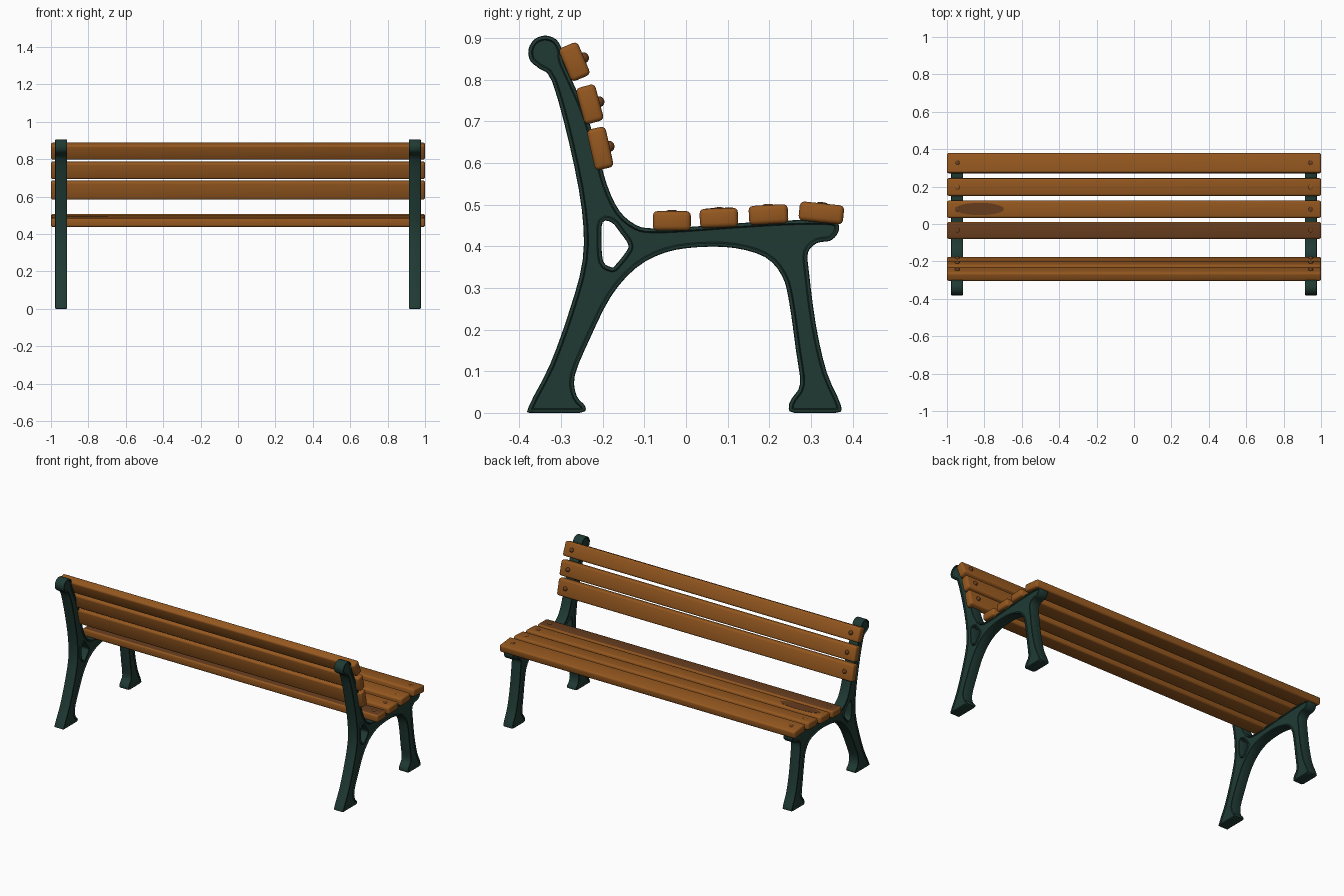
import bpy, bmesh, math
from mathutils import Vector, Matrix

if "Cube" in bpy.data.objects:
    bpy.data.objects.remove(bpy.data.objects["Cube"])


def material(name, rgb):
    m = bpy.data.materials.new(name)
    m.diffuse_color = (*rgb, 1)
    m.use_nodes = True
    m.node_tree.nodes["Principled BSDF"].inputs["Base Color"].default_value = m.diffuse_color
    return m


WOOD = material("warm wood", (0.30, 0.097, 0.014))
DARK = material("dark weathered wood", (0.135, 0.047, 0.013))
GREEN = material("dark green iron", (0.014, 0.042, 0.033))


def add_object(name, bm, mats):
    me = bpy.data.meshes.new(name)
    bm.to_mesh(me)
    bm.free()
    for m in mats:
        me.materials.append(m)
    ob = bpy.data.objects.new(name, me)
    bpy.context.collection.objects.link(ob)
    bpy.context.view_layer.objects.active = ob
    bpy.ops.object.select_all(action='DESELECT')
    ob.select_set(True)
    bpy.ops.object.shade_smooth_by_angle(angle=math.radians(40))
    return ob


def smooth_loop(pts, steps=3):
    """Closed Catmull-Rom curve through the points."""
    out, n = [], len(pts)
    for i in range(n):
        a, b, c, d = (Vector(pts[(i + k) % n]) for k in (-1, 0, 1, 2))
        for s in range(steps):
            t = s / steps
            p = 0.5 * (2 * b + (c - a) * t + (2 * a - 5 * b + 4 * c - d) * t * t
                       + (3 * b - a - 3 * c + d) * t ** 3)
            out.append(Vector((p.x, max(p.y, 0))))
    return out


def offset_loop(loop, dist):
    """Move every point to the left of its tangent, into the metal."""
    out, n = [], len(loop)
    for i, p in enumerate(loop):
        t = (loop[(i + 1) % n] - loop[i - 1]).normalized()
        out.append(p + dist * Vector((-t.y, t.x)))
    return out


# Cast iron side frame: outline in (y, z)
outline = [(-.378, .014), (-.365, 0), (-.255, 0), (-.242, .016), (-.262, .04), (-.267, .09),
           (-.23, .18), (-.18, .28), (-.12, .348), (-.05, .385), (.03, .398), (.116, .396),
           (.19, .374), (.23, .33), (.247, .27), (.264, .15), (.274, .07), (.255, .036),
           (.247, .016), (.26, 0), (.358, 0), (.372, .018), (.338, .097), (.312, .21),
           (.295, .34), (.293, .385), (.315, .408), (.348, .414), (.367, .438), (.355, .461),
           (.27, .463), (.15, .457), (0, .446), (-.08, .443), (-.12, .451), (-.16, .485),
           (-.19, .548), (-.212, .63), (-.24, .72), (-.27, .79), (-.295, .845)]
# scroll head
outline += [(-.338 + .041 * math.cos(math.radians(a)), .865 + .041 * math.sin(math.radians(a)))
            for a in range(10, 251, 40)]
outline += [(-.322, .797), (-.28, .645), (-.25, .487), (-.248, .367), (-.28, .245), (-.327, .115)]
opening = [(-.2, .458), (-.178, .457), (-.158, .433), (-.139, .405), (-.143, .388),
           (-.17, .354), (-.18, .35), (-.199, .364), (-.203, .415)]

HALF = .032
# (inset, height): side wall, rounded edge, flat rim, sunken panel
LEVELS = ((0, 0), (0, HALF - .005), (.0015, HALF - .0015), (.005, HALF), (.008, HALF),
          (.011, HALF - .006))
bm = bmesh.new()
inner_edges = []
for pts in (outline, opening):
    loop = smooth_loop(pts)
    n, previous = len(loop), None
    for inset, height in LEVELS:
        ring = [bm.verts.new((height, p.x, p.y)) for p in offset_loop(loop, inset)]
        if previous:
            for i in range(n):
                bm.faces.new((previous[i - 1], previous[i], ring[i], ring[i - 1]))
        previous = ring
    inner_edges += [bm.edges.get((previous[i - 1], previous[i])) for i in range(n)]
bmesh.ops.triangle_fill(bm, edges=inner_edges, use_beauty=True, normal=(1, 0, 0))
bmesh.ops.recalc_face_normals(bm, faces=bm.faces)
if sum(f.normal.x * f.calc_area() for f in bm.faces) < 0:
    bmesh.ops.reverse_faces(bm, faces=bm.faces)
frame = add_object("right_frame", bm, [GREEN])
frame.modifiers.new("both_sides", 'MIRROR').use_axis = (True, False, False)
frame.location.x = .946
left = frame.copy()
left.name = "left_frame"
left.location.x = -.946
bpy.context.collection.objects.link(left)


def slat(name, y, z, width, thick, angle, bolt_rise, bolt_mat=DARK, stained=False):
    """Rounded plank along x with a bolt at each end."""
    rot = Matrix.Translation((0, y, z)) @ Matrix.Rotation(math.radians(angle), 4, 'X')
    bm = bmesh.new()
    bmesh.ops.create_cube(bm, size=1, matrix=Matrix.Diagonal((2, width, thick, 1)))
    bmesh.ops.bevel(bm, geom=bm.edges[:], offset=.011, segments=3, profile=.5, affect='EDGES')
    bm.normal_update()
    for f in bm.faces:
        if stained and f.normal.z > .9:
            f.material_index = 1
    add_object(name, bm, [WOOD, DARK]).matrix_world = rot
    bm = bmesh.new()
    for x in (-.945, .945):
        m = Matrix.Translation((x, 0, thick / 2)) @ Matrix.Diagonal((1, 1, bolt_rise / .013, 1))
        bmesh.ops.create_uvsphere(bm, u_segments=16, v_segments=8, radius=.013, matrix=m)
    add_object(name + "_bolts", bm, [bolt_mat]).matrix_world = rot
    return rot


# Backrest planks
slat("back_slat_top", -.268, .843, .086, .050, -67.3, .012)
slat("back_slat_middle", -.231, .741, .090, .048, -75, .012)
slat("back_slat_bottom", -.206, .635, .100, .046, -77.5, .012)

# Seat planks
slat("seat_slat_1", -.034, .461, .091, .047, 0, .003, DARK, True)
second = slat("seat_slat_2", .079, .468, .092, .046, 2, .003)
slat("seat_slat_3", .198, .476, .094, .046, 3, .003, WOOD)
slat("seat_slat_4", .325, .480, .107, .046, -6, .003)

# Weathered patch on the second seat plank
bm = bmesh.new()
bmesh.ops.create_cone(bm, cap_ends=True, segments=24, radius1=1, radius2=1, depth=.003,
                      matrix=Matrix.Translation((-.825, .002, .0225)) @ Matrix.Diagonal((.13, .033, 1, 1)))
add_object("seat_stain", bm, [DARK]).matrix_world = second
